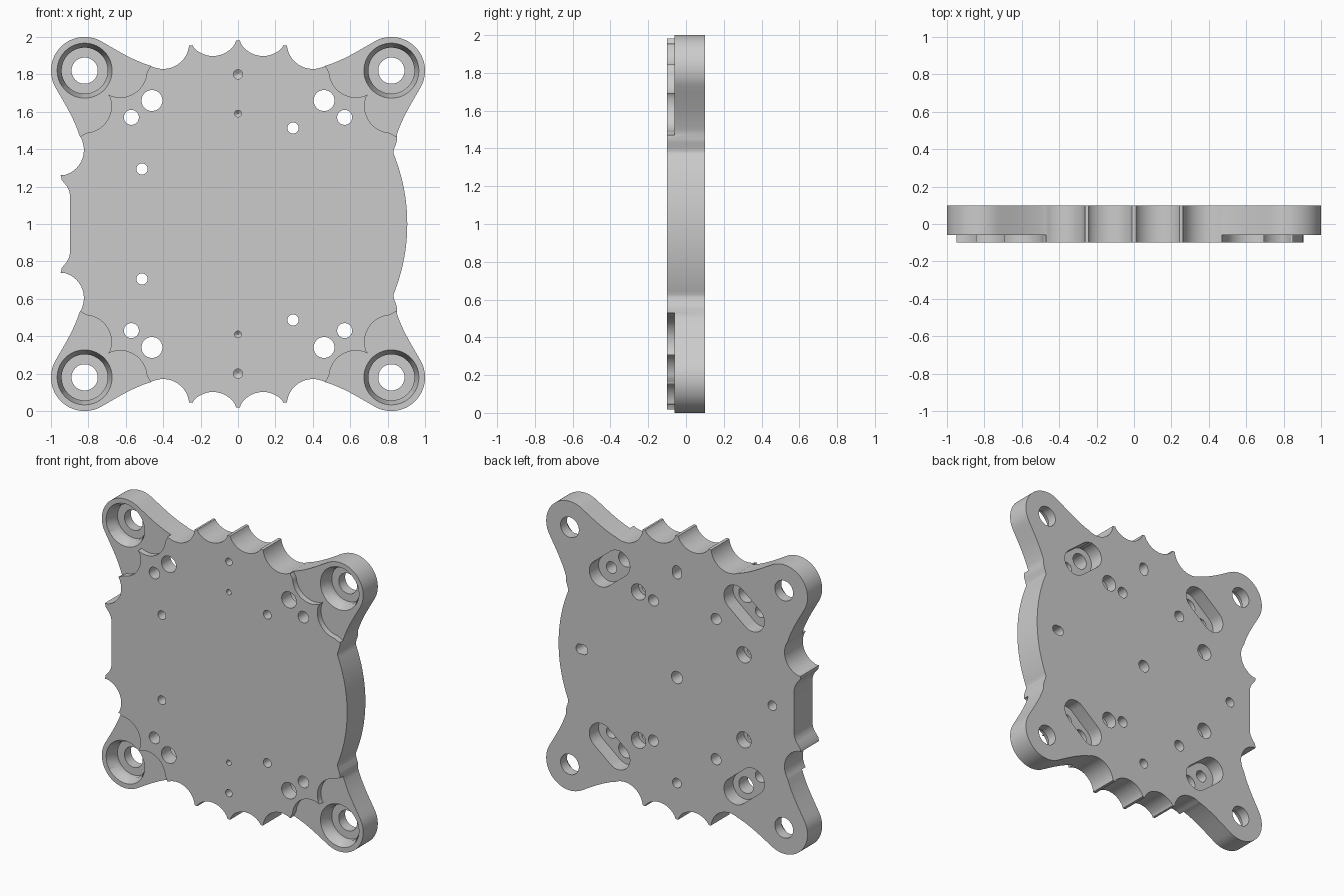
import bpy, bmesh
from math import cos, sin, radians, hypot
from mathutils import Vector
from mathutils.geometry import interpolate_bezier

if "Cube" in bpy.data.objects:
    bpy.data.objects.remove(bpy.data.objects["Cube"])

MID = 1.0          # height of the plate centre
C = 0.82           # corner ear centre offset


def arc(cx, cz, r, a0, a1, n=16):
    return [(cx + r * cos(radians(a0 + (a1 - a0) * i / n)),
             cz + r * sin(radians(a0 + (a1 - a0) * i / n))) for i in range(n + 1)]


def prism(bm, pts, y0, y1):
    """Flat profile in x-z, extruded from y0 to y1."""
    verts = [bm.verts.new((x, y0, z + MID)) for x, z in pts]
    face = bm.faces.new(verts)
    new = bmesh.ops.extrude_face_region(bm, geom=[face])["geom"]
    bmesh.ops.translate(bm, vec=(0, y1 - y0, 0),
                        verts=[g for g in new if isinstance(g, bmesh.types.BMVert)])


def lathe(bm, cx, cz, rings, n=40):
    """Stack of (radius, y) rings around an axis along y."""
    loops = [[bm.verts.new((x, y, z + MID)) for x, z in arc(cx, cz, r, 0, 360, n)[:-1]]
             for r, y in rings]
    for a, b in zip(loops, loops[1:]):
        for i in range(n):
            bm.faces.new((a[i], a[(i + 1) % n], b[(i + 1) % n], b[i]))
    bm.faces.new(loops[0])
    bm.faces.new(loops[-1])


def slot(p, q, r):
    """Rounded slot outline between points p and q."""
    dx, dz = q[0] - p[0], q[1] - p[1]
    u, w = dx / hypot(dx, dz) * r, dz / hypot(dx, dz) * r
    turn = arc(0, 0, 1, 90, 270)
    return ([(p[0] + u * c - w * s, p[1] + w * c + u * s) for c, s in turn] +
            [(q[0] - u * c + w * s, q[1] - w * c - u * s) for c, s in turn])


def finish(bm, name):
    bmesh.ops.recalc_face_normals(bm, faces=bm.faces)
    mesh = bpy.data.meshes.new(name)
    bm.to_mesh(mesh)
    bm.free()
    ob = bpy.data.objects.new(name, mesh)
    bpy.context.collection.objects.link(ob)
    return ob


def cut(target, bm):
    tool = finish(bm, "cutter")
    tool.hide_render = True
    mod = target.modifiers.new("cut", "BOOLEAN")
    mod.operation, mod.solver, mod.object = "DIFFERENCE", "EXACT", tool
    bpy.context.view_layer.objects.active = target
    bpy.ops.object.modifier_apply(modifier=mod.name)
    bpy.data.objects.remove(tool)


# Scalloped outline: ear flank, left ear, top scallops
flank = [(p.x, p.y) for p in interpolate_bezier(
    Vector((.09, .156)), Vector((.18, .104)), Vector((.252, .059)), Vector((.342, .029)), 12)]
ear = ([(-C - v, C - u) for u, v in reversed(flank[1:])] + arc(-C, C, .18, 210, 60, 30) +
       [(-C + u, C + v) for u, v in flank[1:]])
top = (arc(-.40, .968, .139, 240, 347, 18) + [(-.262, .953), (-.243, .956)] +
       arc(-.134, 1.037, .139, 222, 327, 18) + [(-.01, .981)])
left_side = [(-.898, .155), (-.904, .18), (-.917, .205), (-.942, .235), (-.948, .262)] + \
    arc(-.963, .396, .139, -76, 33, 18)
right_side = [(.85, .45), (.845, .43), (.836, .405), (.831, .385)] + arc(-.095, 0, 1, 22, 0, 18)
half = left_side + ear + top + [(-x, z) for x, z in reversed(ear + top)] + right_side
outline = half + [(x, -z) for x, z in reversed(half[:-1])]

bm = bmesh.new()
prism(bm, outline, -.1, .1)
plate = finish(bm, "mounting_plate")

corners = [(sx, sz) for sx in (-1, 1) for sz in (-1, 1)]

# Lowered front faces on the four ears
lobe = [(.35, -.3), (.35, -.02), (.335, .005)] + arc(.19, 0, .143, 6, 117, 18)
step = lobe + [(b, a) for a, b in reversed(lobe[:-1])] + [(-.3, -.3)]
bm = bmesh.new()
for sx, sz in corners:
    prism(bm, [(sx * (C - a), sz * (C - b)) for a, b in step], -.2, -.06)
cut(plate, bm)

# Slanted pockets and locating holes in the back
bm = bmesh.new()
for sx, sz in corners:
    prism(bm, slot((sx * .45, sz * .668), (sx * .58, sz * .562), .09), 0, .2)
prism(bm, slot((0, .715), (0, .74), .033), .0, .2)
prism(bm, slot((.715, 0), (.74, 0), .033), .0, .2)
for x, z, r in [(0, -.73, .033), (-.73, 0, .033), (0, 0, .042)]:
    lathe(bm, x, z, [(r, 0), (r, .2)])
for s in (-1, 1):
    for x in (.18, -.30):
        lathe(bm, x, s * .485, [(.038, 0), (.038, .2)])
cut(plate, bm)

# Through holes, counterbored holes and small front holes
bm = bmesh.new()
for sx, sz in corners:
    lathe(bm, sx * C, sz * C, [(.147, -.2), (.147, -.06), (.123, -.015), (.123, .03),
                               (.07, .03), (.07, .2)], 56)
    lathe(bm, sx * .46, sz * .66, [(.056, -.2), (.056, .05)])
    lathe(bm, sx * .57, sz * .57, [(.04, -.2), (.04, .05)])
for s in (-1, 1):
    for x, z in [(-.513, .294), (.294, .513)]:
        lathe(bm, x, s * z, [(.03, -.2), (.03, .02), (.055, .02), (.055, .2)])
    for z, r in [(.80, .025), (.59, .018)]:
        lathe(bm, 0, s * z, [(r, -.2), (r, -.04), (r * .1, -.025)], 24)
cut(plate, bm)

# Smooth curved walls, sharp edges
bpy.ops.object.select_all(action="DESELECT")
plate.select_set(True)
bpy.context.view_layer.objects.active = plate
bpy.ops.object.shade_smooth_by_angle(angle=radians(30))
